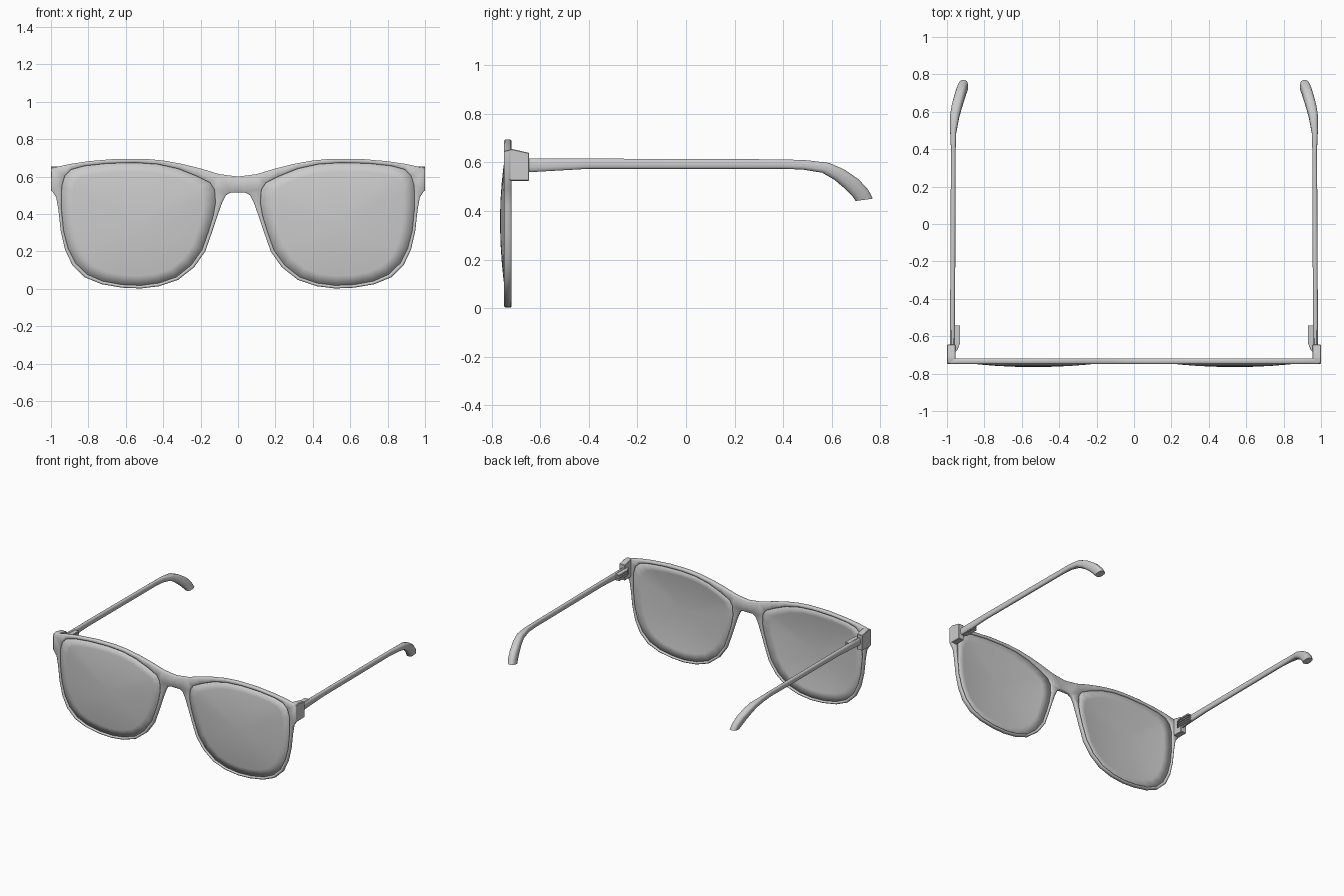
import bpy, bmesh, math
from mathutils import Vector

if "Cube" in bpy.data.objects:
    bpy.data.objects.remove(bpy.data.objects["Cube"])

# Half outline of the front (x, z): top centre, round the lens, back to under the bridge
HALF = [(0, .60), (.1, .613), (.2, .643), (.3, .668), (.4, .686), (.5, .695), (.65, .695),
        (.8, .682), (.9, .667), (1, .645), (1, .53), (.972, .49), (.96, .42), (.948, .31),
        (.925, .21), (.885, .125), (.82, .062), (.73, .025), (.62, .006), (.52, .002),
        (.42, .014), (.32, .048), (.235, .115), (.175, .2), (.14, .3), (.11, .39),
        (.085, .46), (.065, .5), (.04, .514), (0, .514)]
# Lens opening (x, z), same direction
HOLE = [(.12, .46), (.125, .53), (.15, .567), (.22, .602), (.32, .642), (.43, .666), (.55, .674),
        (.7, .67), (.82, .657), (.89, .638), (.925, .605), (.942, .55), (.944, .43), (.932, .31),
        (.908, .217), (.868, .137), (.808, .078), (.725, .041), (.62, .022), (.52, .018),
        (.425, .03), (.33, .062), (.25, .126), (.192, .208), (.158, .305), (.132, .39)]


def mirror_loop(pts):
    return [(-x, z) for x, z in reversed(pts)]


def finish(bm, name, angle=40):
    bmesh.ops.recalc_face_normals(bm, faces=bm.faces[:])
    me = bpy.data.meshes.new(name)
    bm.to_mesh(me)
    bm.free()
    ob = bpy.data.objects.new(name, me)
    bpy.context.collection.objects.link(ob)
    bpy.ops.object.select_all(action='DESELECT')
    ob.select_set(True)
    bpy.context.view_layer.objects.active = ob
    bpy.ops.object.shade_smooth_by_angle(angle=math.radians(angle))
    return ob


def bridge(bm, a, b):
    n = len(a)
    for i in range(n):
        bm.faces.new((a[i], a[(i + 1) % n], b[(i + 1) % n], b[i]))


def inset(pts, d):
    # moves a clockwise loop inwards by d
    out = []
    for i, p in enumerate(pts):
        a, b, c = Vector(pts[i - 1]), Vector(p), Vector(pts[(i + 1) % len(pts)])
        t = ((b - a).normalized() + (c - b).normalized()).normalized()
        out.append((b.x + t.y * d, b.y - t.x * d))
    return out


def make_front():
    bm = bmesh.new()
    y, t, d = -.733, .015, .005
    caps = [[], []]
    outer = HALF + mirror_loop(HALF[1:-1])
    for pts, sign in ((outer, 1), (HOLE, -1), (mirror_loop(HOLE), -1)):
        rings = []
        for off, dy in ((d, -t), (0, d - t), (0, t - d), (d, t)):
            rings.append([bm.verts.new((x, y + dy, z)) for x, z in inset(pts, sign * off)])
        for a, b in zip(rings, rings[1:]):
            bridge(bm, a, b)
        for k, r in enumerate((rings[0], rings[-1])):
            caps[k] += [bm.edges.get((r[i - 1], r[i])) for i in range(len(r))]
    for edges, ny in zip(caps, (-1, 1)):
        bmesh.ops.triangle_fill(bm, edges=edges, use_beauty=True, normal=(0, ny, 0))
    return finish(bm, "front_frame", 50)


def make_lens(s, name):
    # domed lens built from rings shrinking to the centre
    bm = bmesh.new()
    cx, cz = .54, .36
    prev = None
    for r in (1.006, .85, .68, .5, .3, .12):
        ring = [bm.verts.new((s * (cx + (x - cx) * r), -.737 - .028 * (1 - min(r, 1) ** 2),
                              cz + (z - cz) * r)) for x, z in HOLE]
        if prev:
            bridge(bm, prev, ring)
        prev = ring
    bm.faces.new(prev)
    ob = finish(bm, name)
    mod = ob.modifiers.new("thickness", 'SOLIDIFY')
    mod.thickness = .008
    mod.offset = -1


# Temple sections: top y, top z, bottom y, bottom z, inner x, outer x
ARM = [(-.66, .616, -.66, .558, .955, .984), (-.4, .616, -.4, .573, .956, .983),
       (.4, .613, .4, .573, .953, .979), (.5, .609, .48, .57, .950, .983),
       (.59, .598, .56, .557, .934, .984), (.65, .572, .61, .528, .919, .975),
       (.71, .532, .655, .49, .903, .960), (.75, .488, .685, .459, .893, .948),
       (.77, .451, .697, .441, .887, .938)]


def make_temple(s, name):
    bm = bmesh.new()
    prev, n = None, 12
    for ty, tz, by, bz, x0, x1 in ARM:
        ring = []
        for i in range(n):
            a = math.tau * (i + .5) / n
            c, q = (math.copysign(abs(f(a)) ** .7, f(a)) for f in (math.cos, math.sin))
            ring.append(bm.verts.new((s * ((x0 + x1) / 2 + c * (x1 - x0) / 2),
                                      (ty + by) / 2 + q * (ty - by) / 2,
                                      (tz + bz) / 2 + q * (tz - bz) / 2)))
        if prev:
            bridge(bm, prev, ring)
        else:
            bm.faces.new(ring)
        prev = ring
    bm.faces.new(prev)
    finish(bm, name)


def prism(name, pts, lo, hi, axis, bevel=.003):
    # extrudes a 2D outline along x (points y, z) or z (points x, y)
    bm = bmesh.new()
    rings = [[bm.verts.new((v, p, q) if axis == 'x' else (p, q, v)) for p, q in pts]
             for v in (lo, hi)]
    bridge(bm, *rings)
    for r in rings:
        bm.faces.new(r)
    bmesh.ops.bevel(bm, geom=bm.edges[:], offset=bevel, segments=1, affect='EDGES')
    finish(bm, name, 30)


make_front()
for s, side in ((1, "right"), (-1, "left")):
    make_lens(s, side + "_lens")
    make_temple(s, side + "_temple")
    # corner block joining front and temple
    prism(side + "_end_piece", [(-.746, .535), (-.72, .524), (-.645, .524), (-.645, .639),
                                (-.715, .655), (-.746, .648)], s * .955, s * 1.0, 'x')
    # stacked hinge leaves inside the temple
    for i in range(3):
        z = .566 + i * .017
        prism(f"{side}_hinge_leaf_{i + 1}", [(s * .96, -.685), (s * .945, -.675), (s * .929, -.635),
                                             (s * .929, -.542), (s * .96, -.542)],
              z, z + .011, 'z', .001)
